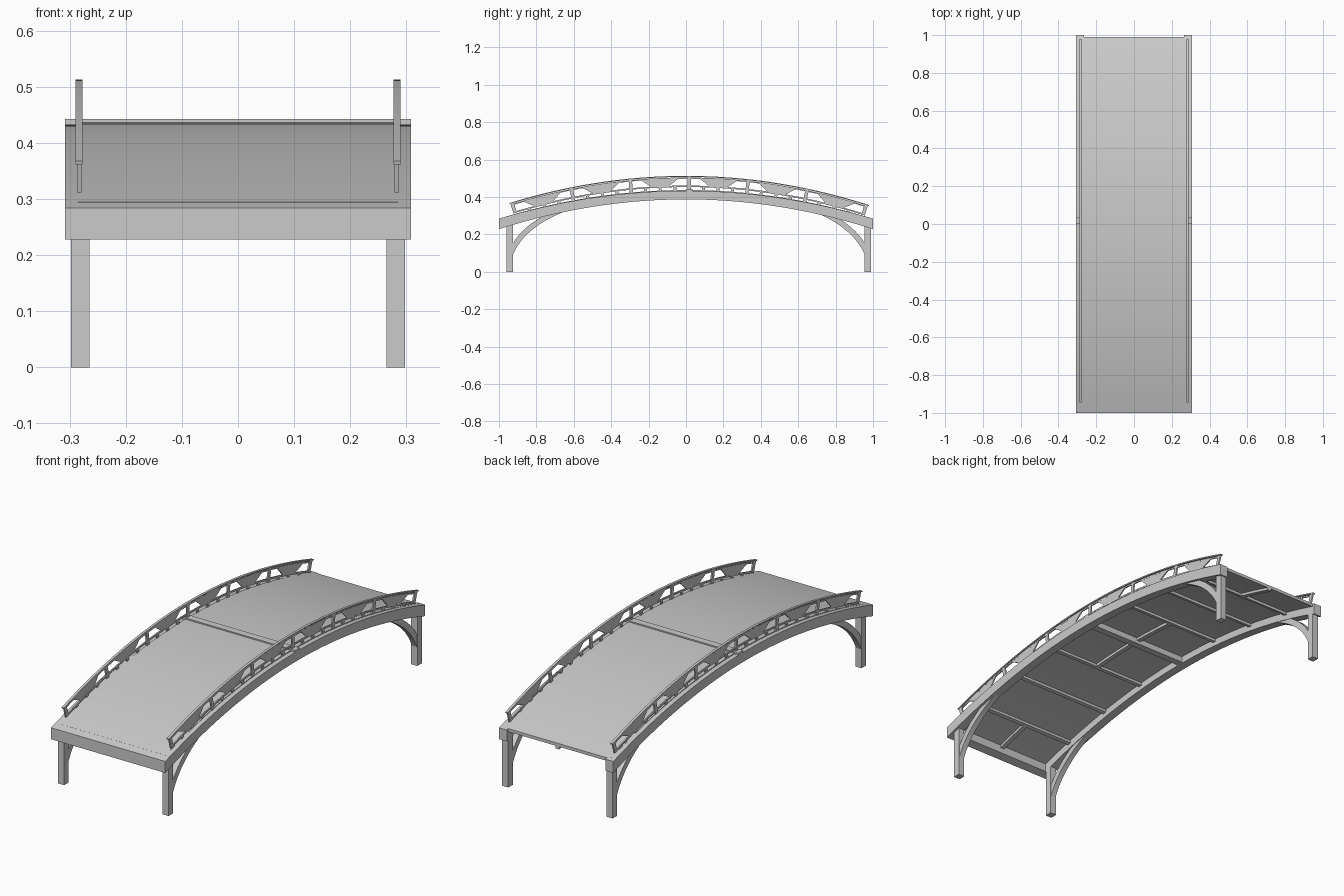
import bpy
import bmesh
import math

cube = bpy.data.objects.get("Cube")
if cube:
    bpy.data.objects.remove(cube)

grey = bpy.data.materials.new("plain_grey")
grey.use_nodes = True
COLOUR = (0.6, 0.6, 0.6, 1)
grey.diffuse_color = COLOUR
grey.node_tree.nodes["Principled BSDF"].inputs["Base Color"].default_value = COLOUR


def spread(a, b, n):
    return [a + (b - a) * i / n for i in range(n + 1)]


def arch(crown, drop):
    """Height curve of an arch over the bridge length."""
    return lambda y: crown - drop * y * y


def add_band(bm, x0, x1, lower, upper):
    """Solid strip between two (y, z) edges, extruded from x0 to x1."""
    rings = []
    for low, high in zip(lower, upper):
        corners = [(x0, *low), (x1, *low), (x1, *high), (x0, *high)]
        rings.append([bm.verts.new(c) for c in corners])
    for a, b in zip(rings, rings[1:]):
        for i in range(4):
            j = (i + 1) % 4
            bm.faces.new((a[i], a[j], b[j], b[i]))
    bm.faces.new(rings[0])
    bm.faces.new(rings[-1])


def make(name, bands):
    """One object from a list of (x0, x1, lower, upper) bands."""
    bm = bmesh.new()
    for band in bands:
        add_band(bm, *band)
    bmesh.ops.recalc_face_normals(bm, faces=bm.faces)
    mesh = bpy.data.meshes.new(name)
    bm.to_mesh(mesh)
    bm.free()
    mesh.materials.append(grey)
    obj = bpy.data.objects.new(name, mesh)
    bpy.context.collection.objects.link(obj)
    bpy.ops.object.select_all(action="DESELECT")
    obj.select_set(True)
    bpy.context.view_layer.objects.active = obj
    bpy.ops.object.shade_smooth_by_angle(angle=math.radians(25))


def arched(x0, x1, y0, y1, low, high, n=48):
    ys = spread(y0, y1, n)
    return (x0, x1, [(y, low(y)) for y in ys], [(y, high(y)) for y in ys])


beam_low, beam_top = arch(0.387, 0.159), arch(0.433, 0.149)
deck_low, deck_top = arch(0.421, 0.152), arch(0.437, 0.153)
rib_low = arch(0.408, 0.152)
rail_top = arch(0.513, 0.163)

# Deck, front end beam and raised middle beam
make("deck", [arched(-0.285, 0.285, -0.965, 0.99, deck_low, deck_top)])
make("front_end_beam", [arched(-0.308, 0.308, -1, -0.962, beam_low, beam_top, 1)])
make("middle_beam", [arched(-0.308, 0.308, 0, 0.035, arch(0.392, 0), arch(0.443, 0), 1)])

# Ribs under the deck with short centre joists in the end and middle bays
ribs = [(-0.27, 0.27, y) for y in (-0.79, -0.53, -0.27, 0.27, 0.53, 0.79)]
make("deck_ribs", [arched(a, b, y - 0.009, y + 0.009, rib_low, deck_low, 1) for a, b, y in ribs])
bays = [(-0.97, -0.79), (-0.27, 0), (0.03, 0.27), (0.79, 0.99)]
make("centre_joists", [arched(-0.011, 0.011, a, b, rib_low, deck_low, 6) for a, b in bays])


# Railing geometry measured square to the handrail curve
RAIL_MID, RAIL_HALF = 0.017, 0.962


def rail_point(y, depth):
    slope = -0.326 * y
    size = math.hypot(1, slope)
    return (y + depth * slope / size, rail_top(y) - depth / size)


def rail_strip(x, width, d0, d1, y0, y1, n=48, taper=0):
    top = spread(y0, y1, n)
    low = spread(y0 + taper, y1 - taper, n)
    return (x - width / 2, x + width / 2,
            [rail_point(y, d1) for y in low], [rail_point(y, d0) for y in top])


def bezier(a, b, c, n=14):
    return [tuple((1 - t) ** 2 * p + 2 * t * (1 - t) * q + t * t * r
                  for p, q, r in zip(a, b, c)) for t in spread(0, 1, n)]


brace_low = bezier((-0.93, 0.08), (-0.87, 0.24), (-0.63, 0.33))
brace_top = bezier((-0.93, 0.145), (-0.87, 0.25), (-0.73, 0.315))
LEG_MID = 0.015


def flipped(points):
    return [(2 * LEG_MID - y, z) for y, z in points]


for side, s in (("left", 1), ("right", -1)):
    # Arched side beam
    make(side + "_side_beam", [arched(s * 0.265, s * 0.308, -1, 1, beam_low, beam_top)])

    # Handrail, chords, posts and tapered panels
    x = s * 0.283
    start, end = RAIL_MID - RAIL_HALF, RAIL_MID + RAIL_HALF
    make(side + "_handrail", [rail_strip(x, 0.0125, 0, 0.006, start, end)])
    make(side + "_rail_chords", [
        rail_strip(x, 0.006, 0.009, 0.016, start + 0.005, end - 0.005),
        rail_strip(x, 0.006, 0.052, 0.06, start + 0.005, end - 0.005)])
    posts = spread(start + 0.014, end - 0.014, 6)
    make(side + "_rail_posts", [
        rail_strip(x, 0.0075, 0.004, 0.06 if i in (0, 6) else 0.078,
                   p - 0.009, p + 0.009, 1)
        for i, p in enumerate(posts)])
    middles = [(a + b) / 2 for a, b in zip(posts, posts[1:])]
    make(side + "_rail_panels", [
        rail_strip(x, 0.0055, 0.014, 0.054, m - 0.1, m + 0.1, 8, 0.052)
        for m in middles])
    feet = [m + d for m in middles for d in (-0.08, 0, 0.08)]
    make(side + "_rail_feet", [
        rail_strip(x, 0.0055, 0.056, 0.078, f - 0.008, f + 0.008, 1) for f in feet])

    # Legs and curved braces
    for end_name, flip in (("front", list), ("back", flipped)):
        low = flip([(-0.96, 0), (-0.925, 0)])
        top = flip([(-0.96, 0.255), (-0.925, 0.265)])
        make(f"{end_name}_{side}_leg", [(s * 0.265, s * 0.298, low, top)])
        make(f"{end_name}_{side}_brace",
             [(s * 0.268, s * 0.295, flip(brace_low), flip(brace_top))])
